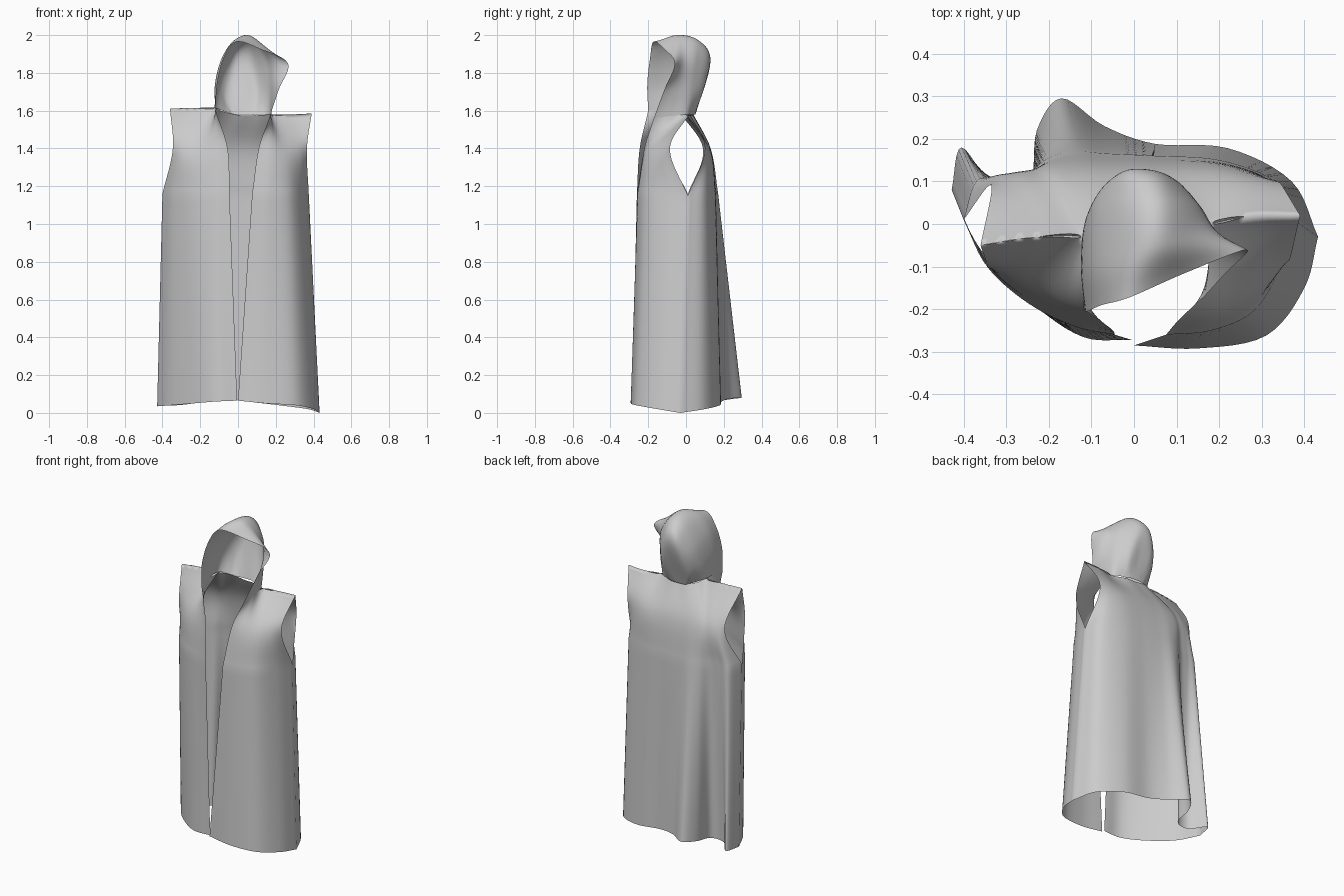
import bpy, bmesh
from mathutils import Vector


def row(z, pts):
    """One cross-section; points without a height use z."""
    return [Vector((p[0], p[1], p[2] if len(p) > 2 else z)) for p in pts]


def curve(keys, knots, t):
    """Smooth curve through the keys, at knot value t."""
    n = len(keys)
    i = 0
    while i < n - 2 and t > knots[i + 1]:
        i += 1

    def slope(j):
        a, b = max(j - 1, 0), min(j + 1, n - 1)
        return (keys[b] - keys[a]) / (knots[b] - knots[a])
    h = knots[i + 1] - knots[i]
    s = (t - knots[i]) / h
    return (keys[i] * (2*s**3 - 3*s**2 + 1) + slope(i) * h * (s**3 - 2*s**2 + s)
            + keys[i + 1] * (3*s**2 - 2*s**3) + slope(i + 1) * h * (s**3 - s**2))


def sheet(bm, rows, knots, nu, nv):
    """Cloth grid lofted through the rows."""
    fine = [[curve(r, range(len(r)), (len(r) - 1) * k / nu) for k in range(nu + 1)] for r in rows]
    grid = []
    for j in range(nv + 1):
        t = knots[0] + (knots[-1] - knots[0]) * j / nv
        grid.append([bm.verts.new(curve([f[k] for f in fine], knots, t)) for k in range(nu + 1)])
    for a, b in zip(grid, grid[1:]):
        for k in range(nu):
            bm.faces.new((a[k], a[k + 1], b[k + 1], b[k]))


def finish(bm, name):
    bmesh.ops.remove_doubles(bm, verts=bm.verts, dist=0.004)
    bmesh.ops.recalc_face_normals(bm, faces=bm.faces)
    me = bpy.data.meshes.new(name)
    bm.to_mesh(me)
    bm.free()
    for p in me.polygons:
        p.use_smooth = True
    ob = bpy.data.objects.new(name, me)
    bpy.context.collection.objects.link(ob)


# right front panel, lapel edge to side: hem, underarm, chest, shoulder
right_front = [
    row(0, [(0, -.285, .065), (.15, -.292, .05), (.31, -.262, .04), (.40, -.15, .02), (.432, -.03, .0)]),
    row(1.16, [(.075, -.26), (.18, -.25), (.28, -.205), (.345, -.1), (.375, .01, 1.15)]),
    row(1.4, [(.11, -.22), (.18, -.205), (.25, -.165), (.32, -.12), (.365, -.085)]),
    row(1.58, [(.165, -.17, 1.56), (.175, -.09, 1.57), (.18, 0), (.28, .02), (.39, .02, 1.585)]),
]
# left front panel
left_front = [
    row(0, [(-.005, -.272, .065), (-.12, -.265, .06), (-.24, -.185, .05), (-.36, -.06, .04), (-.428, .08, .035)]),
    row(1.16, [(-.045, -.26), (-.14, -.24), (-.25, -.185), (-.345, -.1), (-.40, .01)]),
    row(1.4, [(-.055, -.245), (-.13, -.21), (-.21, -.165), (-.29, -.13), (-.345, -.10)]),
    row(1.615, [(-.118, -.20, 1.6), (-.12, -.12, 1.61), (-.12, -.03), (-.23, -.03), (-.36, -.05, 1.61)]),
]
# back panel, right side to left side, with a deep fold at the left
back = [
    row(.04, [(.432, -.03, .0), (.37, .1, .02), (.22, .178), (.05, .188, .06), (-.07, .23, .075),
              (-.17, .295, .08), (-.228, .22, .07), (-.245, .10, .05), (-.33, .09), (-.405, .18), (-.428, .08, .035)]),
    row(1.16, [(.375, .01, 1.15), (.33, .1), (.2, .15), (.05, .16), (-.06, .165),
               (-.14, .17), (-.2, .155), (-.25, .12), (-.31, .11), (-.37, .1), (-.40, .01)]),
    row(1.4, [(.34, .10), (.27, .115), (.18, .125), (.05, .13), (-.05, .13),
              (-.12, .13), (-.18, .125), (-.22, .115), (-.26, .11), (-.3, .10), (-.335, .09)]),
    row(1.615, [(.39, .02, 1.585), (.28, .02, 1.58), (.18, 0, 1.58), (.09, .035, 1.575), (.02, .04, 1.575),
                (-.04, .035, 1.585), (-.09, .01, 1.6), (-.12, -.03), (-.19, -.03), (-.27, -.035), (-.36, -.05, 1.61)]),
]
bm = bmesh.new()
for rows, nu in ((right_front, 24), (left_front, 24), (back, 60)):
    sheet(bm, rows[:2], [0, 1], nu, 24)
    sheet(bm, rows[1:], [1.16, 1.4, 1.6], nu, 20)
finish(bm, "cloak_body")

# hood: arches from left neck over the crown to right neck, face opening to nape
hood = [
    row(0, [(-.118, -.20, 1.6), (-.11, -.205, 1.74), (-.075, -.19, 1.88), (-.01, -.172, 1.965),
            (.12, -.115, 1.925), (.265, -.06, 1.85), (.215, -.115, 1.71), (.165, -.17, 1.56)]),
    row(0, [(-.12, -.11, 1.61), (-.122, -.10, 1.74), (-.085, -.09, 1.88), (-.01, -.07, 1.98),
            (.08, -.045, 1.99), (.185, -.015, 1.87), (.19, -.04, 1.72), (.175, -.09, 1.57)]),
    row(0, [(-.12, -.03, 1.615), (-.11, .02, 1.73), (-.08, .05, 1.84), (-.01, .065, 1.95),
            (.07, .065, 1.965), (.14, .055, 1.86), (.16, .03, 1.72), (.165, .0, 1.58)]),
    row(0, [(-.07, .02, 1.595), (-.075, .065, 1.68), (-.05, .105, 1.77), (-.01, .128, 1.85),
            (.05, .125, 1.85), (.09, .105, 1.77), (.11, .075, 1.68), (.11, .03, 1.58)]),
    row(1.58, [(-.04, .035, 1.585), (-.03, .045), (-.01, .048), (.01, .05),
               (.03, .05), (.05, .048), (.07, .045), (.09, .035, 1.575)]),
]
bm = bmesh.new()
sheet(bm, hood, [0, 1, 2, 3, 4], 42, 32)
finish(bm, "hood")
